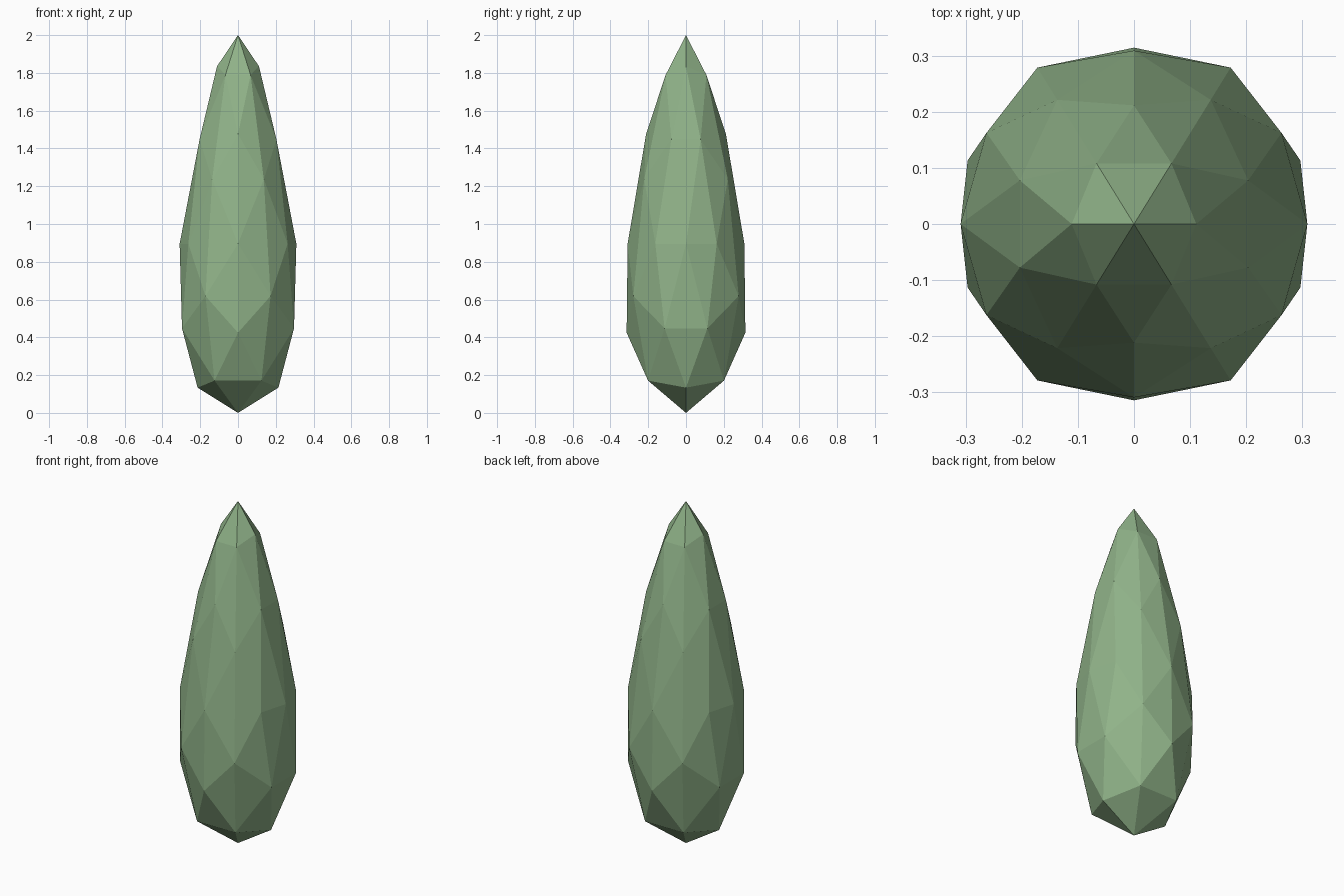
import bpy, bmesh
from math import atan, sqrt
from mathutils import Matrix

if "Cube" in bpy.data.objects:
    bpy.data.objects.remove(bpy.data.objects["Cube"])

# Faceted teardrop: a low-poly icosphere turned so an edge midpoint points up
bm = bmesh.new()
bmesh.ops.create_icosphere(bm, subdivisions=2, radius=1.0)
tilt = -atan((sqrt(5) - 1) / 2)
bmesh.ops.rotate(bm, cent=(0, 0, 0), matrix=Matrix.Rotation(tilt, 3, 'Y'), verts=bm.verts)

# Stretch it tall and taper it towards the top
MID_HEIGHT, MID_RADIUS, TAPER = 0.895, 0.309, 0.115
for v in bm.verts:
    u = v.co.z
    radius = MID_RADIUS - TAPER * u
    v.co.x *= radius
    v.co.y *= radius
    v.co.z = MID_HEIGHT + u * ((2.0 - MID_HEIGHT) if u > 0 else MID_HEIGHT)

bmesh.ops.recalc_face_normals(bm, faces=bm.faces)
mesh = bpy.data.meshes.new("teardrop_body")
bm.to_mesh(mesh)
bm.free()

# Soft green, flat shaded
green = bpy.data.materials.new("soft_green")
green.diffuse_color = (0.28, 0.45, 0.25, 1.0)
green.use_nodes = True
green.node_tree.nodes["Principled BSDF"].inputs["Base Color"].default_value = green.diffuse_color
mesh.materials.append(green)
body = bpy.data.objects.new("teardrop_body", mesh)
bpy.context.collection.objects.link(body)
